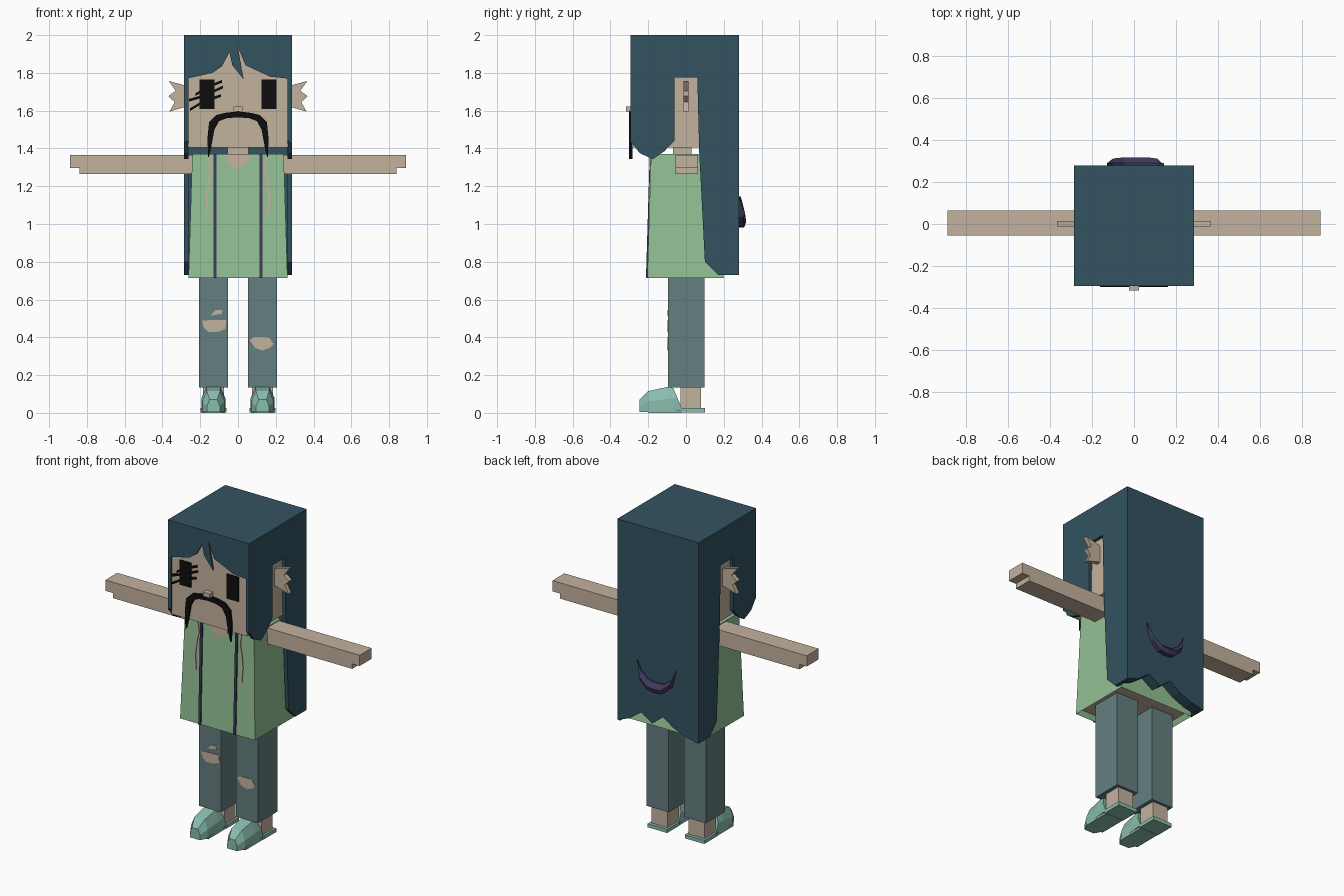
import bpy, bmesh

cube = bpy.data.objects.get("Cube")
if cube:
    bpy.data.objects.remove(cube)


def material(name, rgb):
    lin = [((c / 255 + 0.055) / 1.055) ** 2.4 for c in rgb] + [1]
    m = bpy.data.materials.new(name)
    m.use_nodes = True
    m.diffuse_color = lin
    m.node_tree.nodes["Principled BSDF"].inputs["Base Color"].default_value = lin
    return m


HAIR = material("dark teal hair", (51, 83, 97))
SKIN = material("tan skin", (196, 178, 157))
GREEN = material("soft green cloth", (148, 193, 149))
JEANS = material("grey teal denim", (101, 126, 127))
SHOE = material("mint shoe", (138, 189, 175))
BLACK = material("black", (13, 13, 13))
NAVY = material("navy purple", (62, 58, 92))


def finish(name, bm, *mats):
    bmesh.ops.recalc_face_normals(bm, faces=bm.faces)
    me = bpy.data.meshes.new(name)
    bm.to_mesh(me)
    bm.free()
    for m in mats:
        me.materials.append(m)
    ob = bpy.data.objects.new(name, me)
    bpy.context.collection.objects.link(ob)
    return ob


def loft_mesh(rings):
    bm = bmesh.new()
    rows = [[bm.verts.new(p) for p in ring] for ring in rings]
    n = len(rows[0])
    for a, b in zip(rows, rows[1:]):
        for i in range(n):
            j = (i + 1) % n
            bm.faces.new((a[i], a[j], b[j], b[i]))
    bm.faces.new(rows[0])
    bm.faces.new(rows[-1])
    return bm


def loft(name, rings, mat):
    return finish(name, loft_mesh(rings), mat)


def rect(x0, x1, y0, y1, z):
    return [(x0, y0, z), (x1, y0, z), (x1, y1, z), (x0, y1, z)]


def box(name, x0, x1, y0, y1, z0, z1, mat):
    return loft(name, [rect(x0, x1, y0, y1, z) for z in (z0, z1)], mat)


def front_prism(name, outline, y0, y1, mat, side=1, lean=0):
    """Outline in x, z pushed along y; lean follows the sloped tunic front."""
    return loft(name, [[(side * x, y + lean * (z - 1.37), z) for x, z in outline]
                       for y in (y0, y1)], mat)


def side_prism(name, outline, x0, x1, mat):
    return loft(name, [[(x, y, z) for y, z in outline] for x in (x0, x1)], mat)


def ribbon(path, dx, dz):
    return ([(x - dx, z - dz) for x, z in path]
            + [(x + dx, z + dz) for x, z in reversed(path)])


# Head and neck
box("head", -.265, .265, -.285, .22, 1.405, 1.96, SKIN)
box("neck", -.055, .055, -.07, .03, 1.35, 1.41, SKIN)
box("nose", -.024, .024, -.318, -.28, 1.595, 1.622, SKIN)

# Hair: crown, fringe, sides with ear openings, ragged back
box("hair_crown", -.285, .285, -.295, .28, 1.95, 2, HAIR)
fringe = [(-.285, 2), (.285, 2), (.285, 1.43), (.27, 1.43), (.265, 1.77),
          (.17, 1.78), (.04, 1.84), (0, 1.935), (.013, 1.86), (.03, 1.765),
          (-.03, 1.84), (-.045, 1.91), (-.085, 1.835), (-.135, 1.8),
          (-.27, 1.77), (-.275, 1.43), (-.285, 1.43)]
front_prism("hair_fringe", fringe, -.295, -.283, HAIR)
side_hair = [(-.295, 2), (-.295, 1.44), (-.245, 1.375), (-.175, 1.343),
             (-.115, 1.385), (-.062, 1.44), (-.06, 1.775), (.06, 1.775),
             (.07, 1.38), (.1, .8), (.17, .73), (.28, .73), (.28, 2)]
for s, label in ((1, "left"), (-1, "right")):
    side_prism(label + "_side_hair", side_hair, s * .263, s * .285, HAIR)
back_hair = [(-.285, 2), (.285, 2), (.285, .73), (.2, .76), (.118, .82),
             (.04, .77), (-.035, .83), (-.11, .78), (-.2, .745), (-.285, .73)]
front_prism("back_hair", back_hair, .21, .28, HAIR)

# Crescent ornament on the back hair
arc = [(-.128, 1.14, .006, .28), (-.1, 1.06, .024, .312), (-.045, 1.015, .028, .318),
       (.01, 1.01, .028, .318), (.06, 1.018, .028, .318), (.11, 1.06, .024, .312),
       (.142, 1.14, .006, .28)]
loft("hair_ornament", [[(x, .27, z - t), (x, y - .01, z - t), (x, y, z),
                        (x, .29, z + t), (x, .27, z + t)] for x, z, t, y in arc], NAVY)

# Face details
for s, label in ((1, "left"), (-1, "right")):
    x0, x1 = sorted((s * .125, s * .205))
    box(label + "_eye", x0, x1, -.292, -.284, 1.61, 1.765, BLACK)
lashes = [[(-.225, 1.685), (-.15, 1.73), (-.085, 1.755)],
          [(-.26, 1.655), (-.19, 1.675), (-.08, 1.725)],
          [(-.255, 1.605), (-.18, 1.65), (-.09, 1.68)]]
for i, path in enumerate(lashes):
    front_prism("lash_%d" % i, ribbon(path, 0, .007), -.294, -.285, BLACK)
half = [(0, 1.595), (.06, 1.59), (.115, 1.577), (.153, 1.54), (.162, 1.45),
        (.157, 1.345), (.143, 1.4), (.125, 1.5), (.1, 1.545), (.06, 1.56), (0, 1.565)]
moustache = half + [(-x, z) for x, z in half[-2:0:-1]]
front_prism("moustache", moustache, -.301, -.284, BLACK)

# Ears and arms
ear = [(.255, 1.725), (.285, 1.735), (.367, 1.757), (.33, 1.705), (.368, 1.677),
       (.335, 1.645), (.363, 1.595), (.285, 1.618), (.255, 1.62)]
arm = [(.235, 1.365), (.89, 1.365), (.89, 1.297), (.838, 1.297),
       (.838, 1.265), (.235, 1.265)]
for s, label in ((1, "left"), (-1, "right")):
    front_prism(label + "_ear", ear, -.013, .014, SKIN, s)
    front_prism(label + "_arm", arm, -.055, .064, SKIN, s)

# Tunic with a recessed skin underside
bm = loft_mesh([rect(-.262, .262, -.205, .2, .715),
                rect(-.242, .242, -.185, .08, 1.37)])
bm.normal_update()
bmesh.ops.recalc_face_normals(bm, faces=bm.faces)
bottom = min(bm.faces, key=lambda f: f.calc_center_median().z)
bmesh.ops.inset_region(bm, faces=[bottom], thickness=.025)
for v in bottom.verts:
    v.co.z += .03
bottom.material_index = 1
finish("tunic", bm, GREEN, SKIN)

# Neckline, straps and hanging strings on the tunic front
LEAN = .0305
collar = [(-.06, 1.37), (.06, 1.37), (.06, 1.33), (.03, 1.305), (0, 1.292),
          (-.03, 1.305), (-.06, 1.33)]
front_prism("neckline", collar, -.19, -.182, SKIN, lean=LEAN)
string = [(.155, 1.365), (.144, 1.29), (.158, 1.22), (.166, 1.15), (.16, 1.05)]
for s, label in ((1, "left"), (-1, "right")):
    front_prism(label + "_strap", ribbon([(.123, 1.37), (.122, .715)], .008, 0),
                -.192, -.184, NAVY, s, LEAN)
    front_prism(label + "_string", ribbon(string, .006, 0),
                -.19, -.183, SKIN, s, LEAN)

# Legs, ankles and shoes
shoe = [(-.245, -.245, .034, .004, .07), (-.2, -.2, .058, .004, .115),
        (-.1, -.1, .064, .012, .137), (-.02, -.068, .064, .02, .132)]
for s, label in ((1, "left"), (-1, "right")):
    cx = s * .13
    box(label + "_trouser_leg", cx - .077, cx + .077, -.095, .097, .135, .75, JEANS)
    box(label + "_ankle", cx - .055, cx + .055, -.03, .08, .02, .14, SKIN)
    box(label + "_sole", cx - .068, cx + .068, -.025, .1, .003, .026, SHOE)
    rings = []
    for y0, y1, w, z0, z1 in shoe:
        zm = z0 + .5 * (z1 - z0)
        ym = (y0 + y1) / 2
        rings.append([(cx - w, y0, z0), (cx + w, y0, z0), (cx + w, ym, zm),
                      (cx + w * .6, y1, z1), (cx - w * .6, y1, z1), (cx - w, ym, zm)])
    loft(label + "_shoe", rings, SHOE)
    box(label + "_shoe_sole", cx - .062, cx + .062, -.2, -.02, 0, .014, SHOE)

# Torn knees
tears = [[(-.19, .49), (-.062, .492), (-.066, .445), (-.1, .43), (-.155, .427), (-.18, .45)],
         [(-.145, .515), (-.118, .545), (-.082, .543), (-.085, .525)],
         [(.062, .385), (.085, .402), (.165, .4), (.188, .365), (.17, .345),
          (.13, .33), (.09, .345)]]
for i, outline in enumerate(tears):
    front_prism("knee_tear_%d" % i, outline, -.098, -.09, SKIN)
